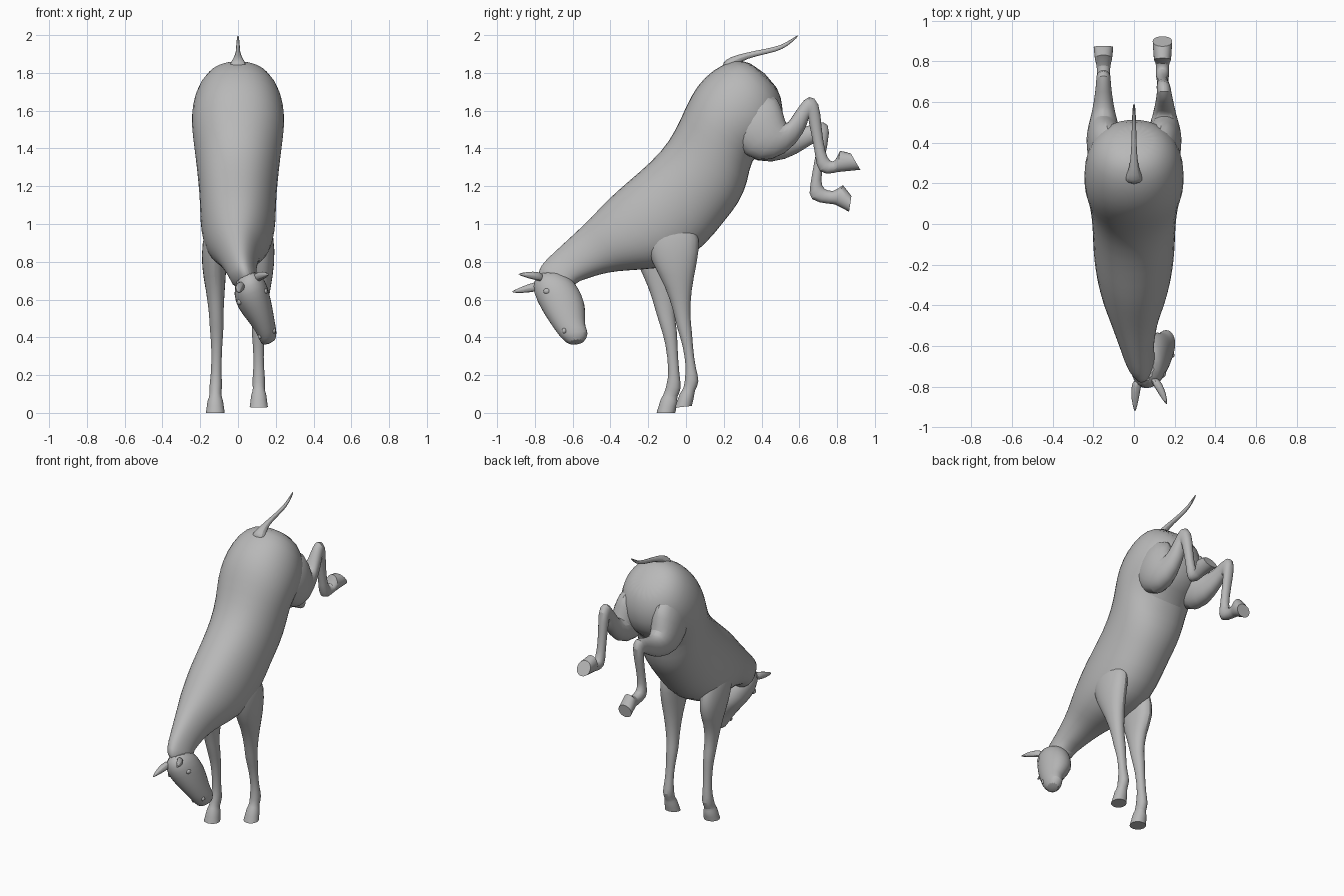
import bpy, bmesh, math
from mathutils import Vector

cube = bpy.data.objects.get("Cube")
if cube:
    bpy.data.objects.remove(cube, do_unlink=True)

GREY = (0.48, 0.48, 0.48, 1)
mat = bpy.data.materials.new("plain grey")
mat.use_nodes = True
mat.diffuse_color = GREY
bsdf = mat.node_tree.nodes["Principled BSDF"]
bsdf.inputs["Base Color"].default_value = GREY
bsdf.inputs["Roughness"].default_value = 0.7


def finish(ob, angle=40):
    ob.data.materials.append(mat)
    bpy.ops.object.select_all(action='DESELECT')
    ob.select_set(True)
    bpy.context.view_layer.objects.active = ob
    bpy.ops.object.shade_smooth_by_angle(angle=math.radians(angle))


def loft(name, rings, segs=12, side=(1, 0, 0), ridge=0.0, hoof=False):
    """Skin over rings (y1, z1, y2, z2, half width, x): two opposite side points each.
    ridge narrows the rings towards their first point, more so along the length.
    hoof sharpens the last ring and the coronet before it."""
    bm = bmesh.new()
    crease = bm.edges.layers.float.new("crease_edge")
    side = Vector(side).normalized()
    loops = []
    for n, (y1, z1, y2, z2, hw, x) in enumerate(rings):
        a, b = Vector((x, y1, z1)), Vector((x, y2, z2))
        mid, up = (a + b) / 2, (a - b) / 2
        narrow = ridge * (n / (len(rings) - 1)) ** 3
        loop = []
        for i in range(segs):
            t = 2 * math.pi * i / segs
            c, s = math.cos(t), math.sin(t)
            s = math.copysign(abs(s) ** 0.9, s) * (1 - narrow * c)
            loop.append(bm.verts.new(mid + up * c + side * hw * s))
        loops.append(loop)
    for p, q in zip(loops, loops[1:]):
        for i in range(segs):
            j = (i + 1) % segs
            bm.faces.new((p[i], p[j], q[j], q[i]))
    bm.faces.new(loops[0])
    bm.faces.new(loops[-1])
    if hoof:
        for loop, sharp in ((loops[-1], 1.0), (loops[-2], 0.6)):
            for i in range(segs):
                bm.edges.get((loop[i - 1], loop[i]))[crease] = sharp
    bmesh.ops.recalc_face_normals(bm, faces=bm.faces)
    me = bpy.data.meshes.new(name)
    bm.to_mesh(me)
    bm.free()
    ob = bpy.data.objects.new(name, me)
    bpy.context.collection.objects.link(ob)
    finish(ob)
    sub = ob.modifiers.new("smooth", 'SUBSURF')
    sub.levels = sub.render_levels = 1


def ball(name, loc, scale):
    bpy.ops.mesh.primitive_uv_sphere_add(segments=12, ring_count=8, radius=1, location=loc)
    ob = bpy.context.object
    ob.name = name
    ob.scale = scale
    finish(ob, 80)


# Torso and neck in one skin, from rump to poll, with a narrow crest
loft("body", [
    (0.35, 1.857, 0.485, 1.74, 0.095, 0),
    (0.25, 1.875, 0.525, 1.60, 0.195, 0),
    (0.14, 1.82, 0.50, 1.46, 0.24, 0),
    (0.055, 1.735, 0.42, 1.39, 0.25, 0),
    (0.0, 1.63, 0.345, 1.34, 0.245, 0),
    (-0.055, 1.50, 0.33, 1.22, 0.227, 0),
    (-0.13, 1.385, 0.285, 1.11, 0.215, 0),
    (-0.25, 1.275, 0.21, 1.02, 0.205, 0),
    (-0.37, 1.175, 0.11, 0.89, 0.203, 0),
    (-0.44, 1.105, -0.04, 0.77, 0.19, 0),
    (-0.505, 1.035, -0.26, 0.755, 0.155, 0),
    (-0.565, 0.975, -0.36, 0.75, 0.122, 0),
    (-0.635, 0.91, -0.45, 0.735, 0.10, 0.006),
    (-0.705, 0.845, -0.53, 0.707, 0.08, 0.015),
    (-0.77, 0.785, -0.59, 0.69, 0.072, 0.026),
    (-0.80, 0.71, -0.60, 0.63, 0.065, 0.048)], segs=20, ridge=0.35)

# Head, turned and tilted to its left
TILT = (0.9, 0.0, 0.38)
loft("head", [
    (-0.79, 0.75, -0.61, 0.72, 0.062, 0.042),
    (-0.82, 0.67, -0.565, 0.655, 0.095, 0.062),
    (-0.795, 0.60, -0.53, 0.58, 0.095, 0.083),
    (-0.75, 0.52, -0.53, 0.515, 0.074, 0.118),
    (-0.695, 0.44, -0.535, 0.46, 0.056, 0.146),
    (-0.665, 0.40, -0.51, 0.42, 0.052, 0.158),
    (-0.62, 0.36, -0.54, 0.37, 0.04, 0.167)], segs=14, side=TILT)

# Eyes and nostrils on both sides of the head
for s, label in ((1, "left"), (-1, "right")):
    ball(label + "_eye", (0.075 + s * 0.068, -0.735, 0.615 + s * 0.029), (0.014, 0.02, 0.016))
    ball(label + "_nostril", (0.153 + s * 0.037, -0.645, 0.42 + s * 0.015), (0.010, 0.012, 0.014))

# Ears
loft("right_ear", [
    (-0.765, 0.70, -0.765, 0.645, 0.024, 0.02),
    (-0.80, 0.695, -0.80, 0.64, 0.026, 0.01),
    (-0.86, 0.675, -0.86, 0.632, 0.021, 0.005),
    (-0.925, 0.643, -0.925, 0.636, 0.003, 0.005)], segs=8)
loft("left_ear", [
    (-0.755, 0.74, -0.755, 0.685, 0.024, 0.095),
    (-0.785, 0.75, -0.785, 0.70, 0.026, 0.115),
    (-0.835, 0.75, -0.835, 0.71, 0.021, 0.14),
    (-0.89, 0.738, -0.89, 0.731, 0.003, 0.162)], segs=8)

# Tail, flung back and up
loft("tail", [
    (0.18, 1.84, 0.25, 1.80, 0.06, 0),
    (0.21, 1.875, 0.27, 1.83, 0.042, 0),
    (0.26, 1.895, 0.29, 1.86, 0.024, 0),
    (0.36, 1.918, 0.37, 1.888, 0.014, 0),
    (0.47, 1.937, 0.48, 1.91, 0.012, 0),
    (0.53, 1.96, 0.54, 1.94, 0.010, 0),
    (0.594, 2.004, 0.60, 1.997, 0.005, 0)], segs=8)

# Front legs, shoulder to hoof
loft("right_front_leg", [
    (-0.30, 1.02, -0.04, 1.00, 0.05, -0.11),
    (-0.31, 0.92, 0.0, 0.89, 0.07, -0.125),
    (-0.26, 0.78, 0.02, 0.75, 0.068, -0.127),
    (-0.20, 0.67, -0.05, 0.64, 0.052, -0.12),
    (-0.16, 0.53, -0.06, 0.51, 0.038, -0.115),
    (-0.138, 0.46, -0.045, 0.44, 0.039, -0.113),
    (-0.108, 0.37, -0.045, 0.36, 0.029, -0.112),
    (-0.09, 0.21, -0.035, 0.20, 0.027, -0.115),
    (-0.105, 0.15, -0.02, 0.125, 0.037, -0.118),
    (-0.115, 0.105, -0.05, 0.08, 0.030, -0.12),
    (-0.135, 0.075, -0.042, 0.058, 0.042, -0.12),
    (-0.158, 0.0, -0.055, 0.0, 0.052, -0.12)], hoof=True)
loft("left_front_leg", [
    (-0.24, 1.04, 0.04, 1.04, 0.05, 0.11),
    (-0.23, 0.94, 0.085, 0.92, 0.07, 0.125),
    (-0.19, 0.80, 0.06, 0.78, 0.068, 0.13),
    (-0.11, 0.67, 0.03, 0.65, 0.052, 0.122),
    (-0.065, 0.53, 0.022, 0.51, 0.038, 0.112),
    (-0.05, 0.45, 0.034, 0.43, 0.039, 0.108),
    (-0.017, 0.36, 0.037, 0.35, 0.029, 0.108),
    (0.0, 0.24, 0.052, 0.23, 0.027, 0.11),
    (-0.007, 0.19, 0.076, 0.165, 0.037, 0.11),
    (-0.01, 0.135, 0.045, 0.115, 0.030, 0.11),
    (-0.033, 0.105, 0.045, 0.09, 0.041, 0.11),
    (-0.062, 0.027, 0.033, 0.037, 0.050, 0.11)], hoof=True)

# Hind legs, thigh to hoof, kicked out behind; both share the thigh shape
THIGH = [
    (0.46, 1.74, 0.12, 1.58, 0.085, 0.122),
    (0.523, 1.60, 0.24, 1.41, 0.10, 0.142),
    (0.53, 1.52, 0.37, 1.313, 0.085, 0.15)]
loft("left_hind_leg", THIGH + [
    (0.555, 1.56, 0.53, 1.355, 0.058, 0.15),
    (0.60, 1.63, 0.635, 1.49, 0.042, 0.15),
    (0.65, 1.692, 0.65, 1.565, 0.036, 0.148),
    (0.71, 1.65, 0.645, 1.552, 0.036, 0.145),
    (0.717, 1.515, 0.66, 1.49, 0.029, 0.142),
    (0.737, 1.375, 0.685, 1.36, 0.028, 0.14),
    (0.762, 1.332, 0.695, 1.26, 0.036, 0.14),
    (0.79, 1.328, 0.787, 1.268, 0.031, 0.14),
    (0.815, 1.392, 0.797, 1.272, 0.044, 0.14),
    (0.872, 1.375, 0.924, 1.285, 0.050, 0.14)], hoof=True)
loft("right_hind_leg", [(*r[:5], -r[5]) for r in THIGH] + [
    (0.57, 1.505, 0.53, 1.333, 0.058, -0.15),
    (0.65, 1.52, 0.64, 1.403, 0.042, -0.15),
    (0.737, 1.555, 0.69, 1.437, 0.036, -0.15),
    (0.77, 1.503, 0.695, 1.418, 0.036, -0.15),
    (0.733, 1.345, 0.678, 1.33, 0.029, -0.15),
    (0.712, 1.225, 0.655, 1.20, 0.028, -0.15),
    (0.728, 1.185, 0.645, 1.12, 0.036, -0.15),
    (0.78, 1.167, 0.762, 1.105, 0.031, -0.15),
    (0.832, 1.21, 0.787, 1.102, 0.044, -0.15),
    (0.876, 1.15, 0.863, 1.063, 0.050, -0.15)], hoof=True)
